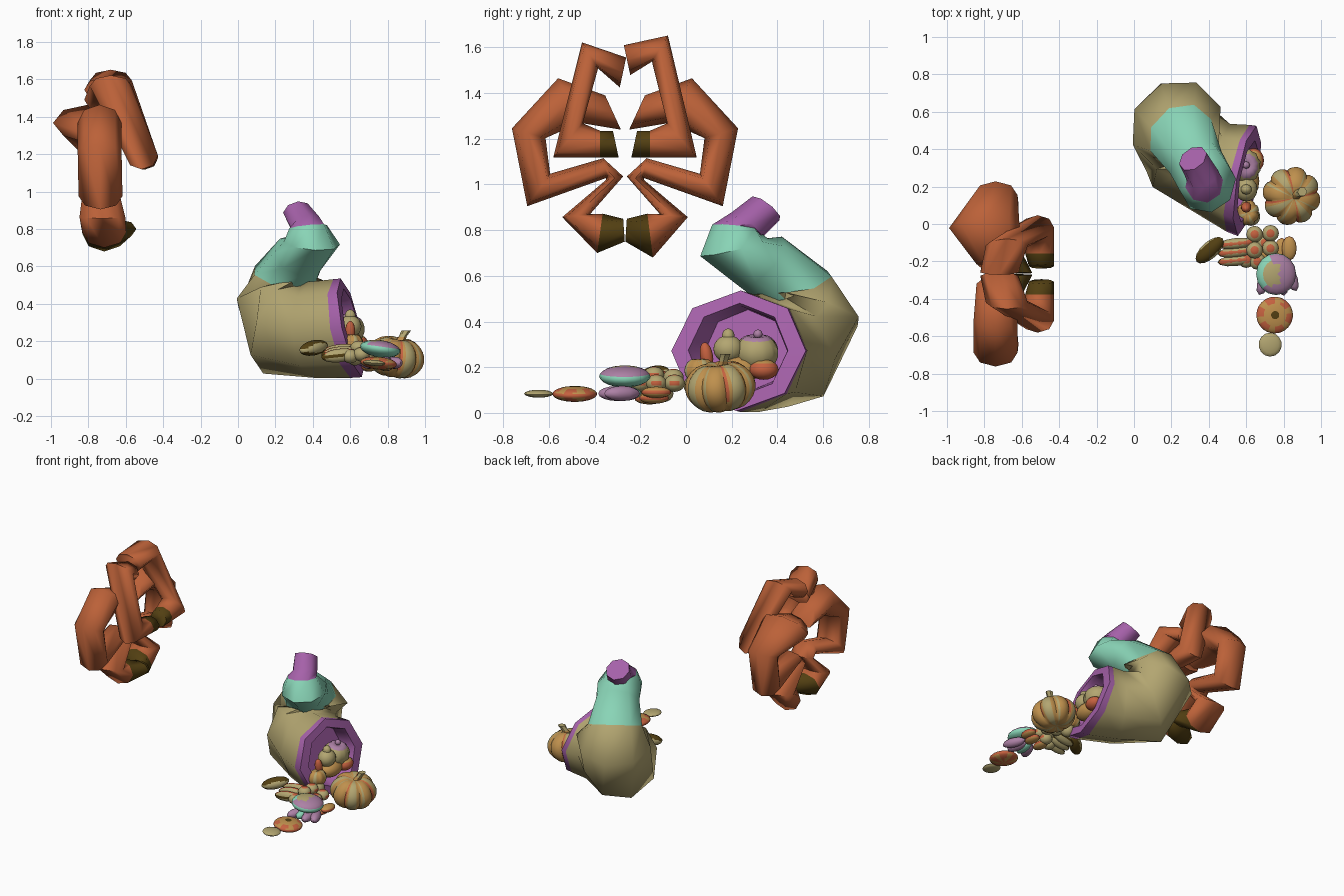
import bpy, bmesh, math
from mathutils import Vector, Matrix, Euler

if "Cube" in bpy.data.objects:
    bpy.data.objects.remove(bpy.data.objects["Cube"])

COL = {"orange": (.50, .12, .04), "dark_brown": (.085, .05, .006), "tan": (.45, .38, .165),
       "mint": (.25, .66, .47), "purple": (.38, .12, .40), "ochre": (.52, .28, .075),
       "red_orange": (.56, .12, .05), "mauve": (.42, .22, .38)}
MATS = {}
for n, c in COL.items():
    MATS[n] = bpy.data.materials.new(n)
    MATS[n].diffuse_color = (*c, 1)
IDX = {n: i for i, n in enumerate(COL)}


def finish(name, bm, angle=50):
    bmesh.ops.recalc_face_normals(bm, faces=bm.faces)
    me = bpy.data.meshes.new(name)
    bm.to_mesh(me)
    bm.free()
    for m in MATS.values():
        me.materials.append(m)
    me.polygons.foreach_set("use_smooth", [True] * len(me.polygons))
    me.set_sharp_from_angle(angle=math.radians(angle))
    ob = bpy.data.objects.new(name, me)
    bpy.context.collection.objects.link(ob)
    return ob


def loft(name, rings, colours, angle=50):
    """rings: lists of points; colours: one per span"""
    bm = bmesh.new()
    vs = [[bm.verts.new(p) for p in r] for r in rings]
    n = len(vs[0])
    for k in range(len(vs) - 1):
        for i in range(n):
            j = (i + 1) % n
            f = bm.faces.new((vs[k][i], vs[k][j], vs[k + 1][j], vs[k + 1][i]))
            f.material_index = IDX[colours[k]]
    bm.faces.new(vs[0]).material_index = IDX[colours[0]]
    bm.faces.new(vs[-1]).material_index = IDX[colours[-1]]
    return finish(name, bm, angle)


def blob(name, loc, scale, rule, rot=(0, 0, 0), u=16, v=10, lobes=0, depth=.1):
    """ellipsoid, optionally lobed; rule(unit position) -> colour"""
    bm = bmesh.new()
    bmesh.ops.create_uvsphere(bm, u_segments=u, v_segments=v, radius=1)
    for f in bm.faces:
        c = f.calc_center_median()
        f.material_index = IDX[rule(c) if callable(rule) else rule]
    M = Matrix.LocRotScale(Vector(loc), Euler([math.radians(a) for a in rot]), Vector(scale))
    for w in bm.verts:
        if lobes:
            a = math.atan2(w.co.y, w.co.x)
            k = 1 - depth + depth * abs(math.sin(a * lobes / 2)) ** .7
            w.co.x *= k
            w.co.y *= k
            w.co.z *= 1 - .25 * max(0, 1 - math.hypot(w.co.x, w.co.y) * 2)
        w.co = M @ w.co
    return finish(name, bm)


# --- bent orange tubes: each ring = outer (y,z), inner (y,z), x centre, x radius
CY = -.267


def bent_tube(name, spec, colours, mirror):
    rings = []
    for oy, oz, iy, iz, x, rx in spec:
        if mirror:
            oy, iy = 2 * CY - oy, 2 * CY - iy
        o, i = Vector((x, oy, oz)), Vector((x, iy, iz))
        c, h = (o + i) / 2, (o - i) / 2
        rings.append([c + h * math.cos(a) + Vector((rx / .98, 0, 0)) * math.sin(a)
                      for a in [math.tau * k / 8 for k in range(8)]])
    loft(name, rings, colours, 85)


for side, mir in (("front", False), ("back", True)):
    bx, br = (-.80, .185) if mir else (-.74, .115)
    low = -.02 if mir else 0
    bent_tube("long_tube_" + side, [
        (-.354, 1.39, -.285, 1.24, -.74, .10), (-.56, 1.465, -.465, 1.27, bx, br),
        (-.762, 1.246, -.615, 1.203, -.74, .115), (-.695, .905, -.595, 1.047, -.735, .115),
        (-.345, 1.03, -.362, 1.115, -.735, .09), (-.35, 1.02, -.275, 1.035, -.735, .09),
        (-.542, .857, -.42, .87, -.725, .12), (-.389, .70 + low, -.365, .872, -.715, .115),
        (-.268, .75, -.275, .85, -.63, .085)], ["orange"] * 7 + ["dark_brown"], mir)
    lift = .03 if mir else 0
    bent_tube("arch_tube_" + side, [
        (-.262, 1.556 + lift * 1.8, -.29, 1.425 + lift * 1.8, -.72, .10),
        (-.455, 1.622 + lift, -.385, 1.508 + lift, -.68, .11),
        (-.581, 1.119, -.452, 1.268, -.515, .085), (-.376, 1.119, -.376, 1.235, -.505, .075),
        (-.295, 1.119, -.32, 1.235, -.495, .065)], ["orange"] * 3 + ["dark_brown"], mir)

# --- horn: centre, tangent, vertical radius, side radius, twist
HORN = [((.50, .265, .27), (-1, .17, -.2), .18, .18, 0), ((.58, .235, .27), (-1, .17, -.2), .195, .205, 0),
        ((.61, .228, .274), (-1, .17, -.22), .205, .215, 0),
        ((.605, .23, .272), (-1, .17, -.22), .262, .29, 0),
        ((.555, .245, .268), (-1, .22, -.18), .26, .283, 0),
        ((.40, .31, .262), (-.9, .45, 0), .25, .245, 0),
        ((.24, .425, .275), (-.72, .5, .35), .262, .262, 12),
        ((.228, .525, .455), (-.22, .25, 1), .245, .25, 22.5),
        ((.25, .475, .55), (.2, -.33, .85), .165, .18, 22.5), ((.33, .33, .66), (.35, -.7, .6), .135, .15, 12),
        ((.395, .21, .725), (.1, -.25, 1), .143, .155, 0), ((.375, .215, .812), (-.1, .1, 1), .10, .1, 0),
        ((.365, .262, .818), (-.3, .6, .7), .085, .085, 0), ((.315, .35, .895), (-.3, .6, .7), .072, .082, 0)]
rings, up = [], Vector((0, 0, 1))
for c, t, ru, rs, tw in HORN:
    t = Vector(t).normalized()
    up = (up - t * up.dot(t)).normalized()
    s = t.cross(up)
    rings.append([Vector(c) + up * ru * 1.03 * math.cos(a) + s * rs * 1.03 * math.sin(a)
                  for a in [math.tau * k / 8 + math.radians(tw) for k in range(8)]])
loft("horn", rings, ["purple"] * 4 + ["tan"] * 4 + ["mint"] * 3 + ["purple"] * 2, 60)


# --- pumpkin with stripes and stem
def pumpkin_rule(p):
    a = (math.degrees(math.atan2(p.y, p.x)) + 360) % 90
    return "tan" if 14 < a < 32 or 52 < a < 57 else "red_orange" if a < 5 and p.z > -.5 else "ochre"


def stem(name, base, tip, r):
    b, t = Vector(base), Vector(tip)
    loft(name, [[q + Vector((math.cos(a), math.sin(a), 0)) * k for a in
                 [math.tau * i / 6 for i in range(6)]]
                for q, k in ((b, r * 1.3), ((b + t) / 2, r * .8), (t, r))], ["ochre", "tan"])


blob("pumpkin", (.842, .15, .115), (.158, .158, .118), pumpkin_rule, (8, 8, 10),
     u=64, v=14, lobes=8, depth=.13)
stem("pumpkin_stem", (.86, .155, .19), (.90, .172, .258), .026)

# --- produce inside the mouth
blob("capped_squash", (.59, .31, .265), (.09, .097, .085),
     lambda p: "mauve" if p.z > .7 else "tan",
     (0, 12, 0), u=24, v=16, lobes=12, depth=.08)
blob("squash_cap_knob", (.60, .315, .345), (.02, .02, .02), "mauve", u=8, v=6)
blob("pear_body", (.60, .185, .28), (.06, .065, .06), "tan")
blob("pear_neck", (.60, .185, .335), (.03, .028, .035), "tan", u=10, v=8)
blob("carrot", (.60, .09, .25), (.028, .028, .06), "red_orange", (10, 0, 0), u=10)
blob("red_fruit", (.64, .34, .19), (.055, .065, .045),
     lambda p: "ochre" if p.z > .6 or abs(p.z) < .15 else "red_orange")
blob("ochre_gourd", (.61, .06, .185), (.06, .07, .06), pumpkin_rule, u=32, lobes=8)
blob("ochre_fruit", (.60, .23, .19), (.07, .10, .06), "ochre")
blob("tan_bulb", (.625, .04, .12), (.05, .05, .05), "tan")
blob("tan_bulb_knob", (.63, .05, .205), (.03, .03, .03), "tan", u=10, v=8)

# --- spilled produce in front of the mouth
blob("brown_pod", (.405, -.14, .165), (.095, .045, .04),
     lambda p: "dark_brown" if abs(p.y) < .75 and abs(p.z) > .2 else "tan", (0, -10, 42), v=14)
# striped cobs with a painted ridge
for i, y in enumerate((-.105, -.15, -.195)):
    blob("striped_cob_%d" % i, (.545, y, .148 - .012 * i), (.10, .03, .036),
         lambda p: "dark_brown" if p.x < -.85 or abs(p.z) < .15 else
         ("red_orange" if p.z > .35 and abs(p.y) < .3 else "tan"), (0, -6, 6), u=12, v=14)
for i, (x, y, z) in enumerate(((.645, -.055, .155), (.73, -.05, .13), (.645, -.14, .165),
                               (.73, -.13, .13), (.66, -.2, .13), (.60, -.19, .12), (.70, -.1, .085))):
    blob("spotted_berry_%d" % i, (x, y, z), (.045, .045, .038),
         lambda p: "red_orange" if p.z > .9 or (p.x > .9 and abs(p.z) < .3) else "tan", u=12, v=12)
for i, (x, y, z) in enumerate(((.83, -.13, .09), (.79, -.14, .065), (.70, -.16, .062))):
    blob("orange_pod_%d" % i, (x, y, z), (.04, .065, .025),
         lambda p: "red_orange" if abs(p.z) < .25 else "ochre", u=12)


# cut slice with mauve skin, mint rim and tan heart
def slice_rule(p):
    if p.z > .75 and -.6 < p.x < .1 and abs(p.y) < .5:
        return "tan"
    return "mint" if p.z < .15 or (p.x < -.2 and p.y > -.5) else "mauve"


blob("round_slice", (.76, -.268, .16), (.108, .112, .046), slice_rule, (0, 8, 0), v=12)
for i in range(4):
    blob("mauve_petal_%d" % i, (.70 + .045 * i, -.30 + .02 * (i % 2), .085), (.035, .085, .033),
         "mint" if i == 1 else "mauve", (0, 0, 15 * i - 22), u=10, v=8)


# flat discs: dark centre, ochre top with red spots on the rim
def disc_rule(p):
    if p.z > .95:
        return "dark_brown"
    a = math.degrees(math.atan2(p.y, p.x)) % 60
    return "ochre" if p.z > .8 or (a < 30 and abs(p.z) > .3) else "red_orange"


blob("flower_disc", (.752, -.487, .083), (.098, .098, .034), disc_rule, (0, 5, 0), u=30, v=14)
blob("tan_disc", (.728, -.645, .084), (.062, .064, .017), "tan", (0, 4, 0), u=14, v=8)

for m in bpy.data.materials:
    if m.users and not m.is_grease_pencil:
        m.use_nodes = True
        m.node_tree.nodes["Principled BSDF"].inputs["Base Color"].default_value = m.diffuse_color
